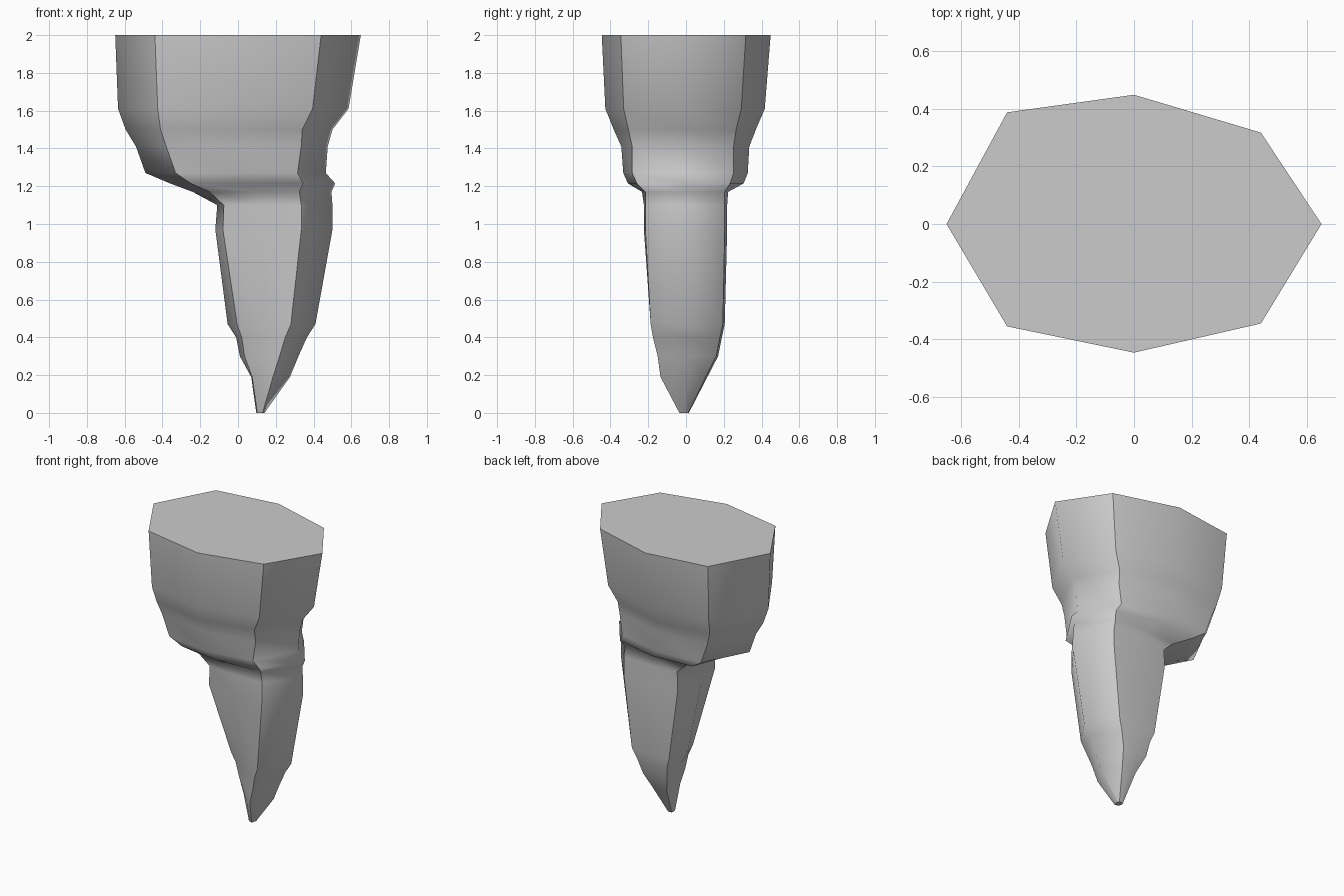
import bpy, bmesh

# Rings: z, left apex x, left corner x, right corner x, right apex x,
#        front-left y, front-right y, back y, bulge of front/back middle
RINGS = [
    (2.00, -.65, -.44, .44, .65, -.355, -.345, .352, .096),
    (1.61, -.635, -.425, .395, .585, -.34, -.33, .325, .092),
    (1.50, -.595, -.41, .34, .50, -.31, -.305, .295, .075),
    (1.41, -.54, -.38, .335, .475, -.29, -.285, .28, .055),
    (1.27, -.49, -.33, .315, .465, -.285, -.285, .28, .047),
    (1.215, -.36, -.25, .345, .515, -.265, -.26, .26, .045),
    (1.17, -.24, -.15, .325, .495, -.215, -.215, .205, .018),
    (1.10, -.11, -.075, .335, .50, -.205, -.215, .205, .013),
    (0.97, -.12, -.08, .335, .50, -.205, -.215, .205, .013),
    (0.47, -.055, -.005, .28, .41, -.07, -.187, .195, .01),
    (0.40, -.01, .02, .25, .365, -.055, -.175, .18, .01),
    (0.30, .01, .035, .22, .32, -.04, -.15, .16, .01),
    (0.19, .07, .075, .185, .275, -.045, -.135, .105, .008),
    (0.00, .097, .102, .13, .14, -.025, -.035, .012, .003),
]


def ring_points(z, xl, cl, cr, xr, yfl, yfr, yb, bulge):
    skew = .1 if z > 1.2 else 0
    mid = (cl + cr) / 2
    return [(xl, (yfl + yb) / 2 if z < .9 else 0, z), (cl, yfl, z),
            (mid, (yfl + yfr) / 2 - bulge, z), (cr, yfr, z),
            (xr, 0, z), (cr, yb * (1 - skew), z),
            (mid, yb + bulge, z), (cl, yb * (1 + skew), z)]


# Rock spike: octagonal rings joined top to tip
bm = bmesh.new()
loops = [[bm.verts.new(p) for p in ring_points(*r)] for r in RINGS]
for upper, lower in zip(loops, loops[1:]):
    for i in range(8):
        j = (i + 1) % 8
        bm.faces.new((upper[i], lower[i], lower[j], upper[j]))
bm.faces.new(loops[0])
bm.faces.new(loops[-1][::-1])
bmesh.ops.recalc_face_normals(bm, faces=bm.faces)

# Soft shading on each of the four sides, creased corners and caps
for f in bm.faces:
    f.smooth = True
for upper, lower in zip(loops, loops[1:]):
    for i in (1, 3, 5, 7):
        bm.edges.get((upper[i], lower[i])).smooth = False
for loop in (loops[0], loops[-1]):
    for i in range(8):
        bm.edges.get((loop[i], loop[(i + 1) % 8])).smooth = False

mesh = bpy.data.meshes.new("rock_spike")
bm.to_mesh(mesh)
bm.free()
spike = bpy.data.objects.new("rock_spike", mesh)
bpy.context.collection.objects.link(spike)
